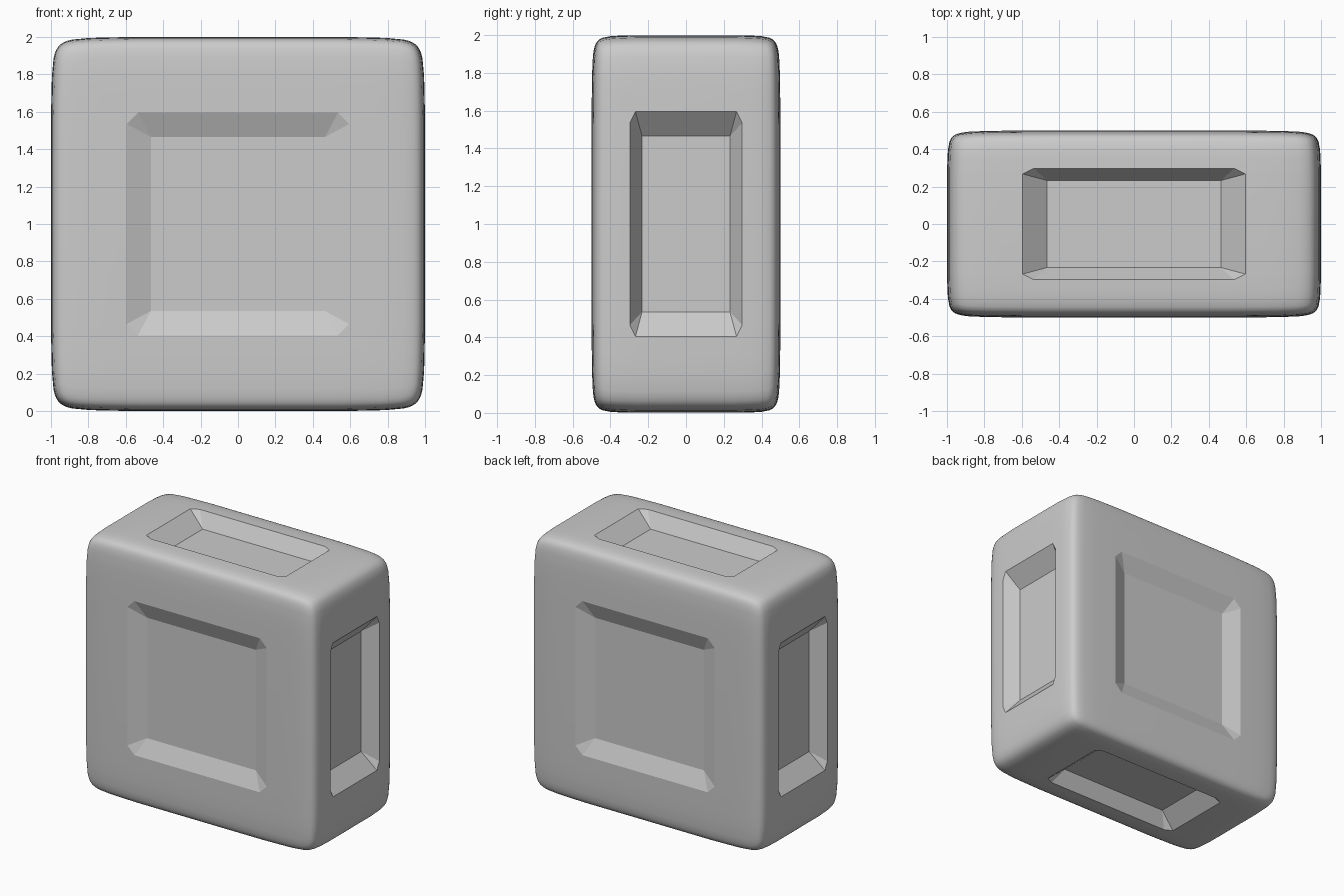
import bpy, bmesh
from mathutils import Vector

if "Cube" in bpy.data.objects:
    bpy.data.objects.remove(bpy.data.objects["Cube"], do_unlink=True)

RIM, CUT, FLOOR, DEPTH = 0.6, 0.54, 0.465, 0.89   # recessed panel sizes
POWER = 18                                        # sharpness of the rounded edges
half = [CUT, RIM, 0.7, 0.8, 0.9, 0.94, 0.97, 0.985, 1.0]
grid = [-c for c in reversed(half)] + half


def rounded(p):
    """Push a point of the cube onto a softly domed, round-edged box."""
    p = p / sum(abs(c) ** POWER for c in p) ** (1 / POWER)
    r = p.length_squared
    return Vector([c * (1.007 - 0.012 * (r - c * c)) for c in p])


bm = bmesh.new()
panel = bm.faces.layers.int.new("panel")


def add(points, in_panel=0):
    """Add a smooth face; the block is half as deep as it is wide."""
    face = bm.faces.new([bm.verts.new((p.x, p.y * 0.5, p.z + 1)) for p in points])
    face.smooth = True
    face[panel] = in_panel


def build_side(axis, sign):
    def place(u, v, w=1.0):
        p = Vector((0, 0, 0))
        p[axis], p[(axis + 1) % 3], p[(axis + 2) % 3] = sign * w, sign * u, v
        return p

    def skin(u, v):
        return rounded(place(u, v))

    # Outer shell around the panel
    for a, b in zip(grid, grid[1:]):
        for c, d in zip(grid, grid[1:]):
            if max(abs(a + b), abs(c + d)) / 2 > RIM:
                add([skin(a, c), skin(b, c), skin(b, d), skin(a, d)])

    # Chamfered corners of the panel opening
    for i in (-1, 1):
        for j in (-1, 1):
            tri = [skin(i * RIM, j * RIM), skin(i * CUT, j * RIM), skin(i * RIM, j * CUT)]
            add(tri if i * j > 0 else tri[::-1])

    # Sloped walls, corner facets and floor, turned about the panel centre
    u, v = Vector((1, 0)), Vector((0, 1))
    floor = []
    for turn in range(4):
        rim = [skin(*(s * u + t * v)) for s, t in ((RIM, -CUT), (RIM, CUT), (CUT, RIM))]
        low = place(*(FLOOR * (u - v)), DEPTH)
        high = place(*(FLOOR * (u + v)), DEPTH)
        add([rim[0], rim[1], high, low], 1)
        add([rim[1], rim[2], high], 1)
        floor.append(high)
        u, v = v, -u
    add(floor, 1)


for axis in range(3):
    for sign in (-1, 1):
        build_side(axis, sign)

# Weld the sides; crisp edges only around the recessed panels
bmesh.ops.remove_doubles(bm, verts=bm.verts[:], dist=0.0005)
bmesh.ops.recalc_face_normals(bm, faces=bm.faces[:])
for e in bm.edges:
    if any(f[panel] for f in e.link_faces):
        e.smooth = False
bm.faces.layers.int.remove(panel)

mesh = bpy.data.meshes.new("panelled_block")
bm.to_mesh(mesh)
bm.free()
block = bpy.data.objects.new("panelled_block", mesh)
bpy.context.collection.objects.link(block)

# Plain grey finish
grey = bpy.data.materials.new("light_grey")
grey.use_nodes = True
colour = (0.6, 0.6, 0.6, 1)
grey.diffuse_color = colour
grey.node_tree.nodes["Principled BSDF"].inputs["Base Color"].default_value = colour
mesh.materials.append(grey)
